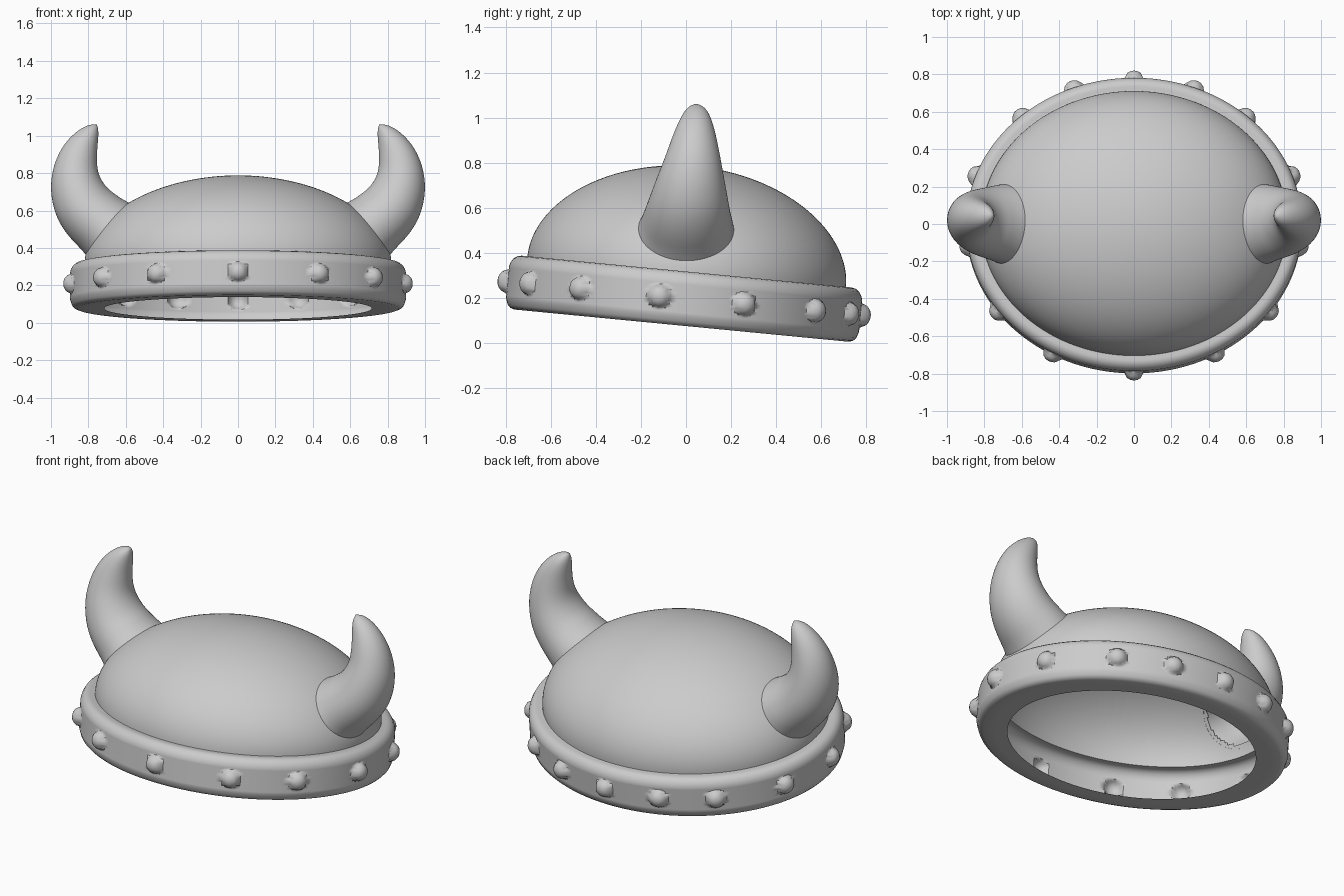
import bpy, bmesh, math
from mathutils import Vector, Matrix

if "Cube" in bpy.data.objects:
    bpy.data.objects.remove(bpy.data.objects["Cube"])

TILT = Matrix.Translation((0, -0.02, 0.077)) @ Matrix.Rotation(math.radians(-5.5), 4, 'X')
UNTILT = TILT.inverted()
RX, RY, H, P, BASE = 0.82, 0.71, 0.47, 1.95, 0.24      # dome half axes, roundness, base height
SEG = 320


def finish(name, bm, angle):
    bmesh.ops.recalc_face_normals(bm, faces=bm.faces)
    me = bpy.data.meshes.new(name)
    bm.to_mesh(me)
    bm.free()
    me.polygons.foreach_set("use_smooth", [True] * len(me.polygons))
    me.set_sharp_from_angle(angle=math.radians(angle))
    ob = bpy.data.objects.new(name, me)
    bpy.context.collection.objects.link(ob)
    return ob


def bridge(bm, a, b):
    n = len(a)
    for i in range(n):
        j = (i + 1) % n
        bm.faces.new((a[i], a[j], b[j], b[i]))


def on_dome(p):
    """Project a world point radially onto the dome."""
    q = UNTILT @ p - Vector((0, 0, BASE))
    q.z = max(q.z, 0.008)
    f = math.hypot(q.x / RX, q.y / RY) ** P + (q.z / H) ** P
    return TILT @ (q * f ** (-1 / P) + Vector((0, 0, BASE)))


# horn path: x, y, z, radius in the bend plane, radius along y
HORN = [(.700, .003, .505, .180, .212), (.738, .004, .535, .172, .203),
        (.785, .006, .577, .169, .190), (.838, .012, .643, .160, .174),
        (.870, .020, .740, .140, .148), (.869, .030, .825, .120, .123),
        (.853, .035, .890, .104, .105), (.829, .040, .950, .084, .086),
        (.798, .044, 1.003, .059, .065), (.772, .045, 1.038, .034, .042)]
TIP = Vector((.752, .045, 1.062))
centres = [Vector(h[:3]) for h in HORN] + [TIP]


def horn_axis(i):
    """In-plane axis across the horn at ring i."""
    t = centres[i + 1] - centres[max(i - 1, 0)]
    return Vector((-t.z, 0, t.x)).normalized()


# ---- shell: flange, rounded band and dome as one sheet ----
profile = [(.715, .63, 0), (.80, .69, 0), (.86, .745, 0), (.876, .764, .006),
           (.888, .777, .019), (.895, .784, .04)]
profile += [(.898, .787, .05 + .14 * i / 20) for i in range(21)]
profile += [(.894, .782, .207), (.884, .771, .225), (.868, .754, .237),
            (.848, .736, .241), (.832, .722, .239)]
for i in range(48):
    a = math.pi / 2 * i / 48
    c, s = math.cos(a) ** (2 / P), math.sin(a) ** (2 / P)
    profile.append((RX * c, RY * c, BASE + H * s))

# studs, angle from the front in degrees
half = [29, 54, 82, 110, 138, 159]
studs = []
for d in [0, 180] + half + [-v for v in half]:
    a = math.radians(d)
    studs.append(Vector((.898 * math.sin(a), -.787 * math.cos(a), .122)))
STUD_R, STUD_H = .052, .045

bm = bmesh.new()
rings = []
for rx, ry, z in profile:
    ring = []
    for k in range(SEG):
        a = 2 * math.pi * k / SEG
        p = Vector((rx * math.sin(a), -ry * math.cos(a), z))
        if .04 < z < .2:
            d = min((p - s).length for s in studs) / STUD_R
            if d < 1:
                n = Vector((p.x / rx ** 2, p.y / ry ** 2, 0)).normalized()
                p += n * STUD_H * math.sqrt(1 - d * d)
        ring.append(bm.verts.new(TILT @ p))
    rings.append(ring)
for a, b in zip(rings, rings[1:]):
    bridge(bm, a, b)
top = bm.verts.new(TILT @ Vector((0, 0, BASE + H)))
for k in range(SEG):
    bm.faces.new((rings[-1][k], rings[-1][(k + 1) % SEG], top))

# open the dome under the hollow horns
axis = horn_axis(0)
doomed = []
for f in bm.faces:
    c = f.calc_center_median()
    c.x = abs(c.x)
    if c.x < .45 or (UNTILT @ c).z < BASE + .01:
        continue
    d = c - centres[0]
    if (d.dot(axis) / HORN[0][3]) ** 2 + (d.y / HORN[0][4]) ** 2 < .8:
        doomed.append(f)
bmesh.ops.delete(bm, geom=doomed, context='FACES')
finish("helmet_shell", bm, 50)

# ---- horns: swept rings seated on the dome, mirrored ----
bm = bmesh.new()
rings = []
N = 32
for i, (x, y, z, r, w) in enumerate(HORN):
    axis = horn_axis(i)
    ring = []
    for k in range(N):
        a = 2 * math.pi * k / N
        p = centres[i] + axis * r * math.cos(a) + Vector((0, w * math.sin(a), 0))
        ring.append(bm.verts.new(on_dome(p) if i == 0 else p))
    rings.append(ring)
for a, b in zip(rings, rings[1:]):
    bridge(bm, a, b)
tip = bm.verts.new(TIP)
for k in range(N):
    bm.faces.new((rings[-1][k], rings[-1][(k + 1) % N], tip))
horns = finish("horns", bm, 180)
mirror = horns.modifiers.new("mirror", 'MIRROR')
mirror.use_mirror_merge = False
sub = horns.modifiers.new("smooth", 'SUBSURF')
sub.levels = sub.render_levels = 2
